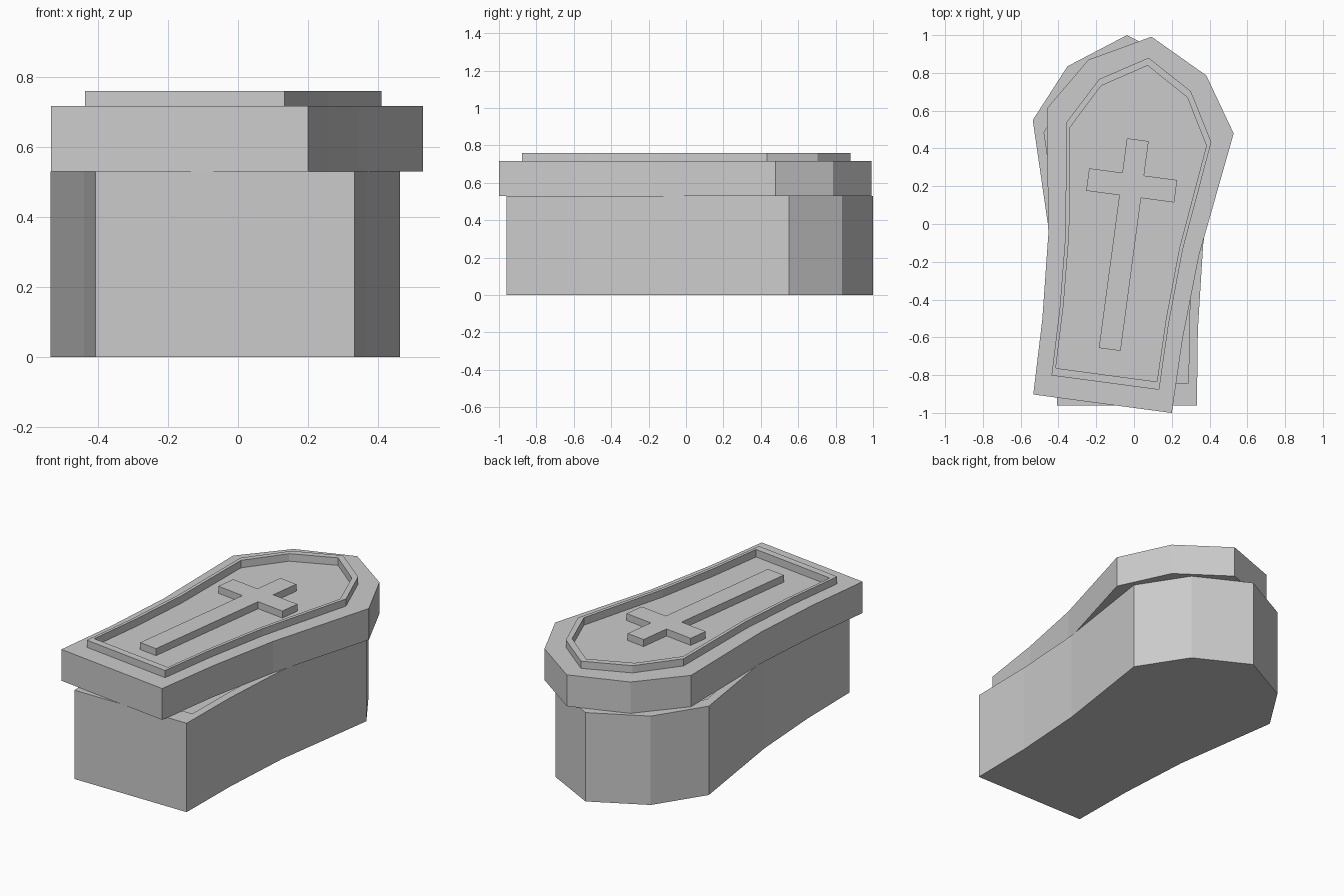
import bpy, bmesh, math

if "Cube" in bpy.data.objects:
    bpy.data.objects.remove(bpy.data.objects["Cube"])

# Right half of the coffin outline, foot to shoulder
HALF = [(0.37, -0.98), (0.375, -0.58), (0.403, -0.13), (0.499, 0.53), (0.315, 0.815)]
OUTLINE = HALF + [(0, 0.98)] + [(-x, y) for x, y in reversed(HALF)]
CENTRE = (-0.037, 0.02, 0)
LID_TURN = math.radians(-7.6)


def loft(name, outline, rings, turn=0):
    """Join scaled copies of an outline (sx, sy, z) and cap both ends."""
    bm = bmesh.new()
    loops = [[bm.verts.new((x * sx, y * sy, z)) for x, y in outline] for sx, sy, z in rings]
    n = len(outline)
    for a, b in zip(loops, loops[1:]):
        for i in range(n):
            j = (i + 1) % n
            bm.faces.new((a[i], a[j], b[j], b[i]))
    bm.faces.new(loops[0][::-1])
    bm.faces.new(loops[-1])
    bmesh.ops.recalc_face_normals(bm, faces=bm.faces)
    mesh = bpy.data.meshes.new(name)
    bm.to_mesh(mesh)
    bm.free()
    obj = bpy.data.objects.new(name, mesh)
    bpy.context.collection.objects.link(obj)
    obj.location = CENTRE
    obj.rotation_euler.z = turn
    return obj


# Hollow box
loft("coffin_box", OUTLINE,
     [(1, 1, 0), (1, 1, 0.53), (0.88, 0.88, 0.53), (0.88, 0.88, 0.07)])

# Lid, knocked askew, with raised border and sunken panel
loft("coffin_lid", OUTLINE,
     [(1, 1, 0.53), (1, 1, 0.717), (0.777, 0.885, 0.717), (0.777, 0.885, 0.76),
      (0.73, 0.843, 0.76), (0.73, 0.843, 0.715)], LID_TURN)

# Raised cross on the panel
w, arm, lo, hi = 0.058, 0.235, 0.126, 0.246
side = [(w, -0.69), (w, lo), (arm, lo), (arm, hi), (w, hi), (w, 0.43)]
cross = side + [(-x, y) for x, y in reversed(side)]
loft("lid_cross", cross, [(1, 1, 0.70), (1, 1, 0.757)], LID_TURN)
